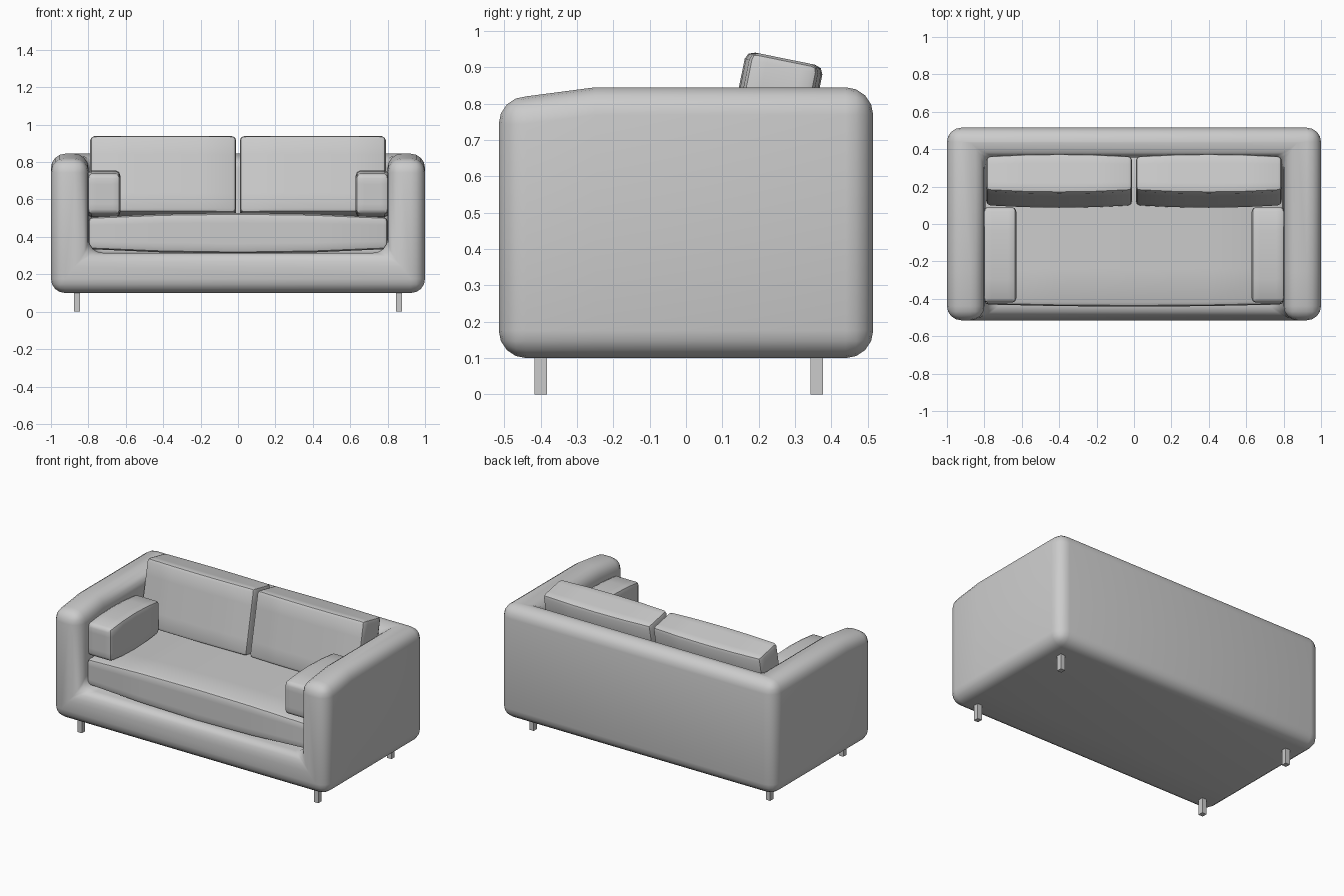
import bpy, bmesh, math
from itertools import product

if "Cube" in bpy.data.objects:
    bpy.data.objects.remove(bpy.data.objects["Cube"])


def finish(name, bm, angle=40):
    bmesh.ops.recalc_face_normals(bm, faces=bm.faces)
    me = bpy.data.meshes.new(name)
    bm.to_mesh(me)
    bm.free()
    ob = bpy.data.objects.new(name, me)
    bpy.context.collection.objects.link(ob)
    bpy.ops.object.select_all(action='DESELECT')
    ob.select_set(True)
    bpy.context.view_layer.objects.active = ob
    bpy.ops.object.shade_smooth_by_angle(angle=math.radians(angle))
    return ob


def box(lo, hi):
    bm = bmesh.new()
    bmesh.ops.create_cube(bm, size=1)
    for v in bm.verts:
        v.co = [(a + b) / 2 + c * (b - a) for a, b, c in zip(lo, hi, v.co)]
    return bm


def cushion(name, size, loc, bulge, tilt=0, bevel=0.022):
    """Box split in four along each axis, puffed outwards, with rounded rims."""
    bm = box([-s / 2 for s in size], [s / 2 for s in size])
    bmesh.ops.subdivide_edges(bm, edges=bm.edges[:], cuts=3, use_grid_fill=True)
    rim = [e for e in bm.edges if e.calc_face_angle(0) > 1]
    bmesh.ops.bevel(bm, geom=rim, offset=bevel, segments=2, profile=0.5, affect='EDGES')
    for v in bm.verts:
        n = [2 * c / s for c, s in zip(v.co, size)]
        f = [1 - k * k for k in n]
        v.co.x += n[0] * bulge[0] * f[1] * f[2]
        v.co.y += n[1] * bulge[1] * f[0]
        v.co.z += n[2] * bulge[2] * (f[0] if size[0] > size[1] else f[1])
    ob = finish(name, bm)
    ob.location = loc
    ob.rotation_euler.x = tilt
    return ob


# Frame: one solid of base, two arms and back, assembled from grid cells
xs, ys, zs = (-1, -0.8, 0.8, 1), (-0.515, 0.36, 0.515), (0.1, 0.315, 0.845)
solid = {c for c in product(range(3), range(2), range(2)) if c != (1, 0, 1)}
bm = bmesh.new()
for cell in solid:
    for axis, side in product(range(3), (0, 1)):
        near = list(cell)
        near[axis] += 2 * side - 1
        if tuple(near) in solid:
            continue
        u, w = [a for a in range(3) if a != axis]
        quad = []
        for du, dw in ((0, 0), (1, 0), (1, 1), (0, 1)):
            i = list(cell)
            i[axis] += side
            i[u] += du
            i[w] += dw
            quad.append(bm.verts.new((xs[i[0]], ys[i[1]], zs[i[2]])))
        bm.faces.new(quad)
bmesh.ops.remove_doubles(bm, verts=bm.verts, dist=1e-4)
bmesh.ops.recalc_face_normals(bm, faces=bm.faces)
bmesh.ops.dissolve_limit(bm, angle_limit=0.02, verts=bm.verts, edges=bm.edges)
bmesh.ops.bevel(bm, geom=bm.edges[:], offset=0.076, segments=4, profile=0.5,
                affect='EDGES', clamp_overlap=False)
# Arm tops dip a little towards the front
bmesh.ops.bisect_plane(bm, geom=bm.verts[:] + bm.edges[:] + bm.faces[:],
                       plane_co=(0, -0.25, 0), plane_no=(0, 1, 0))
for v in bm.verts:
    if v.co.y < -0.25 and v.co.z > 0.6:
        v.co.z -= 0.025 * min(1, (-0.25 - v.co.y) / 0.19)
finish("sofa_frame", bm)

# Seat cushion
cushion("seat_cushion", (1.6, 0.78, 0.17), (0, -0.04, 0.42), (0, 0.012, 0.024))

for s, side in ((-1, "left"), (1, "right")):
    # Leaning back cushion and small arm cushion
    cushion(f"{side}_back_cushion", (0.78, 0.19, 0.42), (s * 0.4, 0.231, 0.718),
            (0, 0.014, 0), tilt=-0.2)
    cushion(f"{side}_arm_cushion", (0.175, 0.51, 0.21), (s * 0.717, -0.165, 0.63),
            (0, 0, 0.02))
    # Legs
    for y, end in ((-0.4, "front"), (0.36, "back")):
        finish(f"{side}_{end}_leg", box((s * 0.86 - 0.016, y - 0.017, 0),
                                        (s * 0.86 + 0.016, y + 0.017, 0.12)), 30)
